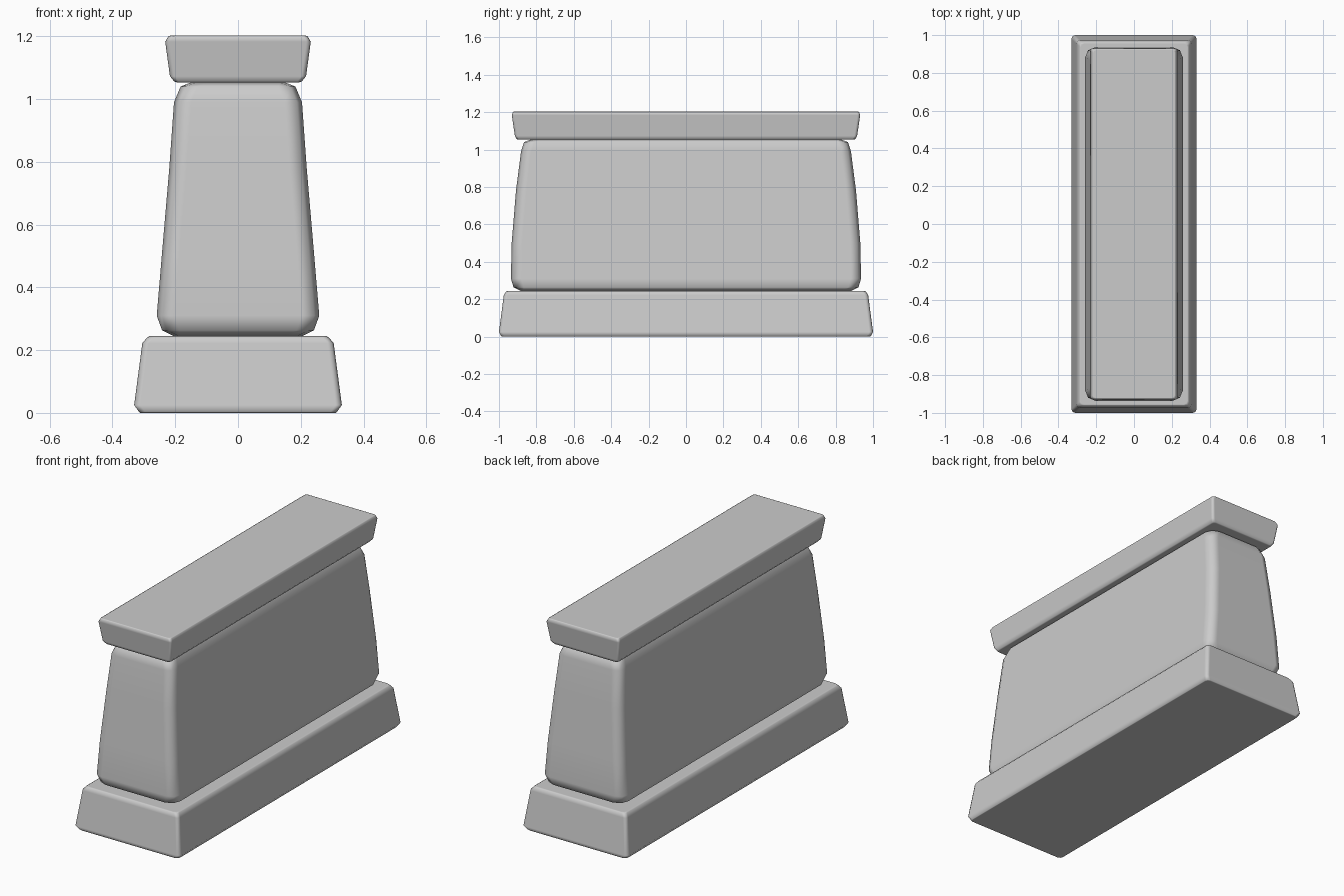
import bpy, bmesh
from math import sin, cos, pi

if "Cube" in bpy.data.objects:
    bpy.data.objects.remove(bpy.data.objects["Cube"])


def ring(bm, z, hx, hy, r, seg):
    """Rounded rectangle of vertices at height z."""
    verts = []
    for q, (sx, sy) in enumerate([(1, 1), (-1, 1), (-1, -1), (1, -1)]):
        for i in range(seg + 1):
            a = (q + i / seg) * pi / 2
            verts.append(bm.verts.new((sx * (hx - r) + r * cos(a),
                                       sy * (hy - r) + r * sin(a), z)))
    return verts


def loft(name, profile, r, seg):
    """Stack rounded rectangles (z, half width, half length) into a closed block."""
    bm = bmesh.new()
    rings = [ring(bm, z, hx, hy, r, seg) for z, hx, hy in profile]
    n = len(rings[0])
    for a, b in zip(rings, rings[1:]):
        for i in range(n):
            j = (i + 1) % n
            bm.faces.new((a[i], a[j], b[j], b[i]))
    bm.faces.new(rings[0][::-1])
    bm.faces.new(rings[-1])
    for f in bm.faces:
        f.smooth = True
    me = bpy.data.meshes.new(name)
    bm.to_mesh(me)
    bm.free()
    ob = bpy.data.objects.new(name, me)
    bpy.context.collection.objects.link(ob)
    # keeps the big faces flat while the worn edges stay soft
    ob.modifiers.new("Weighted normals", 'WEIGHTED_NORMAL').weight = 100
    return ob


# plinth, flaring towards the ground
loft("base_block", [(0, .312, .985), (.004, .316, .99), (.025, .331, 1.0),
                    (.222, .305, .974), (.24, .29, .962), (.245, .282, .955)], .02, 2)

# tapered wall with heavily rounded edges
loft("wall_body", [(.245, .205, .885), (.263, .242, .922), (.31, .259, .936),
                   (.5, .243, .932), (.78, .219, .909), (.99, .204, .882),
                   (1.04, .183, .866), (1.053, .15, .83)], .055, 2)

# coping slab, widening upwards
loft("cap_slab", [(1.053, .195, .9), (1.057, .204, .907), (1.073, .217, .915),
                  (1.183, .232, .931), (1.2, .222, .926), (1.203, .215, .92)], .015, 2)
